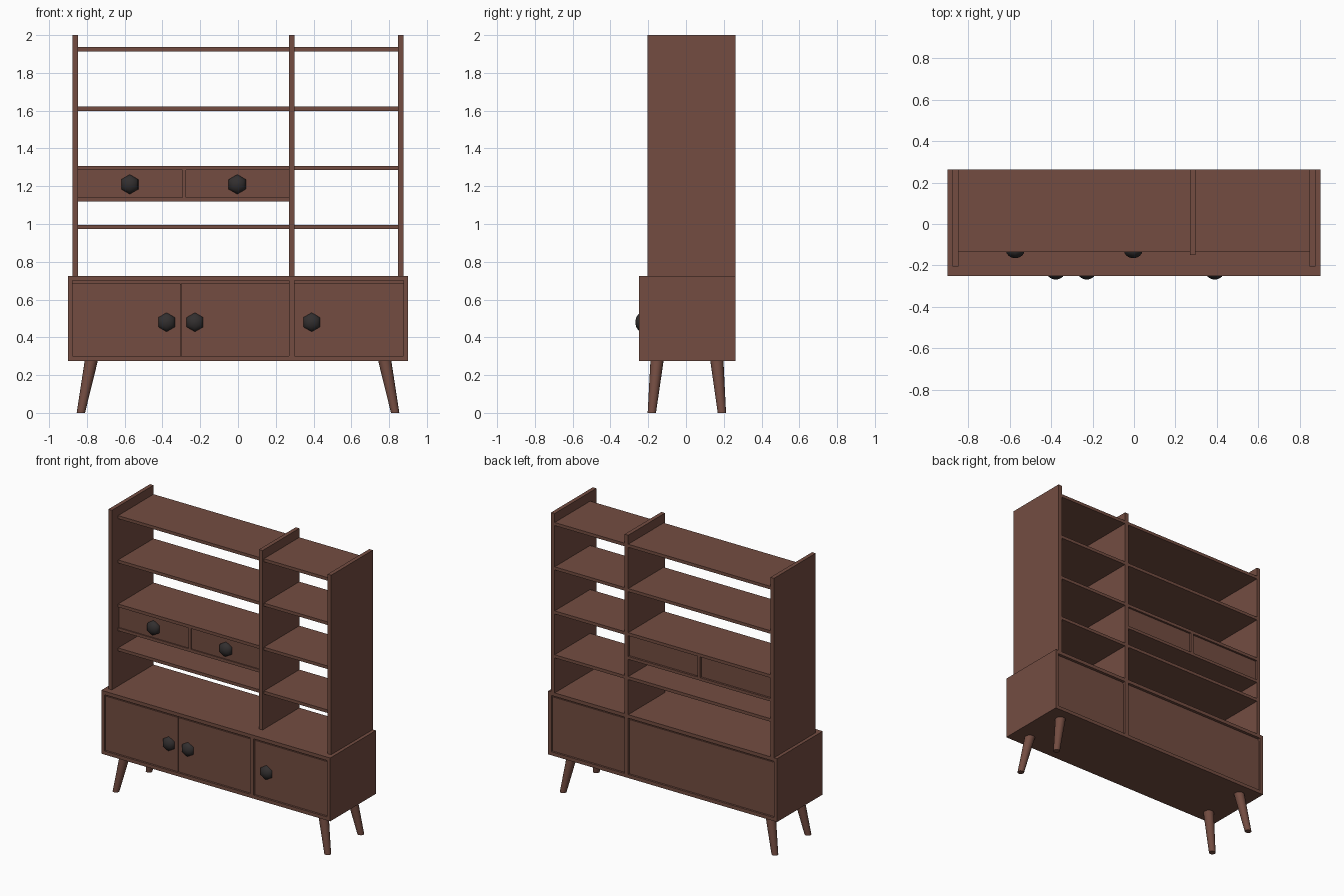
import bpy, bmesh, math
from mathutils import Vector

if "Cube" in bpy.data.objects:
    bpy.data.objects.remove(bpy.data.objects["Cube"])


def material(name, rgb):
    m = bpy.data.materials.new(name)
    m.diffuse_color = (*rgb, 1)
    m.use_nodes = True
    m.node_tree.nodes["Principled BSDF"].inputs["Base Color"].default_value = m.diffuse_color
    return m


WOOD = material("brown_wood", (0.172, 0.073, 0.053))
DARK = material("dark_knob", (0.032, 0.028, 0.028))
BACK = 0.263


def finish(name, bm, mat, smooth=False):
    bmesh.ops.recalc_face_normals(bm, faces=bm.faces)
    me = bpy.data.meshes.new(name)
    bm.to_mesh(me)
    bm.free()
    me.materials.append(mat)
    ob = bpy.data.objects.new(name, me)
    bpy.context.collection.objects.link(ob)
    if smooth:
        bpy.ops.object.select_all(action='DESELECT')
        ob.select_set(True)
        bpy.context.view_layer.objects.active = ob
        bpy.ops.object.shade_smooth_by_angle(angle=math.radians(65))
    return ob


def board(name, x, y, z):
    """Box from (min, max) ranges."""
    bm = bmesh.new()
    bmesh.ops.create_cube(bm, size=1)
    for v in bm.verts:
        v.co = [r[0] if c < 0 else r[1] for c, r in zip(v.co, (x, y, z))]
    return finish(name, bm, WOOD)


def lathe(name, rings, sides, mat, point):
    """Closed tube through rings; point(ring, angle) gives each vertex."""
    bm = bmesh.new()
    loops = [[bm.verts.new(point(r, 2 * math.pi * i / sides)) for i in range(sides)]
             for r in rings]
    for a, b in zip(loops, loops[1:]):
        for i in range(sides):
            j = (i + 1) % sides
            bm.faces.new((a[i], a[j], b[j], b[i]))
    bm.faces.new(loops[0])
    bm.faces.new(loops[-1])
    return finish(name, bm, mat, True)


def knob(name, x, y, z):
    # six-sided flattened dome standing out from the panel face
    rings = [(0.052 * math.cos(t), 0.038 * math.sin(t))
             for t in (-0.3, 0, 0.35, 0.7, 1.05, 1.35, 1.54)]
    lathe(name, rings, 6, DARK, lambda r, a: Vector(
        (x + r[0] * math.sin(a), y - r[1], z + r[0] * math.cos(a))))


def leg(name, sx, y_top, y_bottom):
    rings = [(Vector((sx * 0.776, y_top, 0.28)), 0.035),
             (Vector((sx * 0.832, y_bottom, 0)), 0.022)]
    lathe(name, rings, 16, WOOD, lambda r, a: r[0] + Vector(
        (r[1] * math.cos(a), r[1] * math.sin(a), 0)))


# Lower cabinet carcass
front = -0.25
full = (front, BACK)
board("cabinet_top", (-0.9, 0.9), full, (0.7, 0.725))
board("cabinet_bottom", (-0.9, 0.9), full, (0.275, 0.3))
for side, sx in (("left", -1), ("right", 1)):
    board(f"cabinet_side_{side}", sorted((sx * 0.875, sx * 0.9)), full, (0.3, 0.7))
board("cabinet_divider", (0.27, 0.298), full, (0.3, 0.7))

# Doors and recessed back panels, with set-back rails above them
door_y = (front + 0.014, front + 0.034)
for i, x in enumerate(((-0.875, -0.305), (-0.302, 0.27), (0.298, 0.875))):
    board(f"door_{i + 1}", x, door_y, (0.3, 0.685))
for i, x in enumerate(((-0.875, 0.27), (0.298, 0.875))):
    board(f"back_panel_{i + 1}", x, (BACK - 0.03, BACK - 0.014), (0.3, 0.685))
    board(f"front_rail_{i + 1}", x, (front + 0.022, front + 0.04), (0.68, 0.7))
    board(f"back_rail_{i + 1}", x, (BACK - 0.036, BACK - 0.02), (0.68, 0.7))
for i, x in enumerate((-0.378, -0.228, 0.39)):
    knob(f"door_knob_{i + 1}", x, door_y[0] + 0.006, 0.48)

# Upper shelf unit
for side, sx in (("left", -1), ("right", 1)):
    board(f"shelf_side_{side}", sorted((sx * 0.848, sx * 0.876)), (-0.205, BACK), (0.725, 2))
board("shelf_divider", (0.27, 0.298), (-0.15, BACK), (0.725, 2))
shelf_y = (-0.135, BACK)
for i, z in enumerate((0.985, 1.297, 1.61, 1.925)):
    for side, x in (("left", (-0.848, 0.27)), ("right", (0.298, 0.848))):
        board(f"shelf_{side}_{i + 1}", x, shelf_y, (z - 0.011, z + 0.011))

# Drawer bay hanging under the left shelf
board("drawer_base", (-0.848, 0.27), shelf_y, (1.118, 1.139))
board("drawer_divider", (-0.295, -0.275), shelf_y, (1.139, 1.286))
for i, (x, kx) in enumerate((((-0.848, -0.295), -0.573), ((-0.275, 0.27), -0.004))):
    board(f"drawer_{i + 1}", x, (-0.127, BACK - 0.014), (1.139, 1.286))
    knob(f"drawer_knob_{i + 1}", kx, -0.127, 1.21)

# Splayed tapered legs
for side, sx in (("left", -1), ("right", 1)):
    leg(f"front_leg_{side}", sx, -0.153, -0.181)
    leg(f"back_leg_{side}", sx, 0.163, 0.19)
